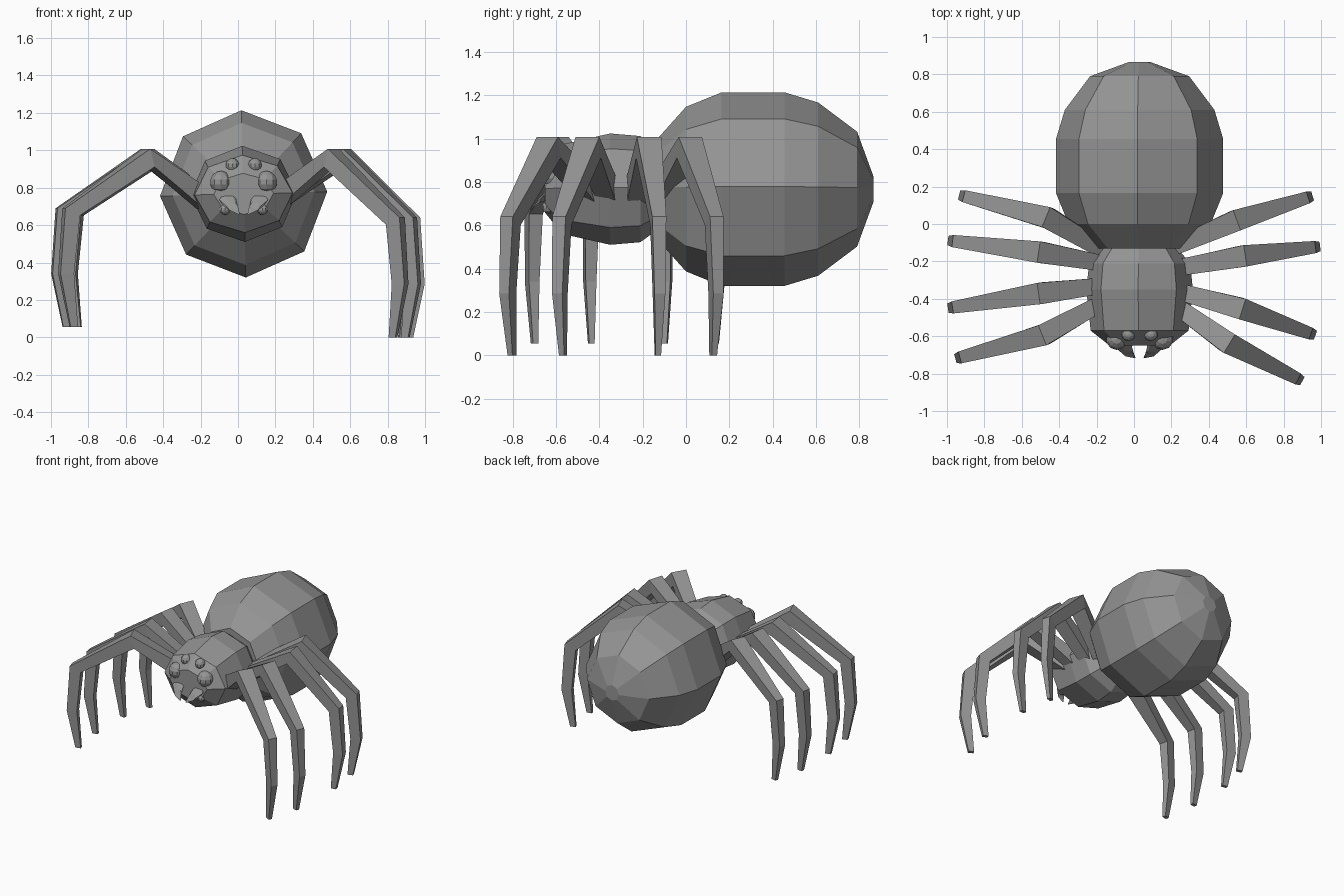
import bpy, bmesh, math
from mathutils import Vector

cube = bpy.data.objects.get("Cube")
if cube:
    bpy.data.objects.remove(cube)

GREY = (0.3, 0.3, 0.3, 1)
mat = bpy.data.materials.new("spider grey")
mat.use_nodes = True
mat.diffuse_color = GREY
mat.node_tree.nodes["Principled BSDF"].inputs["Base Color"].default_value = GREY

CX = 0.03   # body axis
CZ = 0.767


def finish(bm, name):
    bmesh.ops.recalc_face_normals(bm, faces=bm.faces)
    mesh = bpy.data.meshes.new(name)
    bm.to_mesh(mesh)
    bm.free()
    mesh.materials.append(mat)
    obj = bpy.data.objects.new(name, mesh)
    bpy.context.collection.objects.link(obj)
    return obj


def loft(name, rings):
    """Skin a list of equal-length point rings and cap both ends."""
    bm = bmesh.new()
    loops = [[bm.verts.new(p) for p in ring] for ring in rings]
    n = len(loops[0])
    for a, b in zip(loops, loops[1:]):
        for i in range(n):
            j = (i + 1) % n
            bm.faces.new((a[i], a[j], b[j], b[i]))
    bm.faces.new(loops[0])
    bm.faces.new(loops[-1])
    return finish(bm, name)


def octagon(y, half_w, half_h, tilt=math.radians(1.5)):
    angles = [tilt + k * math.pi / 4 for k in range(8)]
    return [(CX + half_w * math.cos(a), y, CZ + half_h * math.sin(a)) for a in angles]


# Abdomen and head: octagonal rings along y
loft("abdomen", [octagon(y, r, r) for y, r in (
    (-0.13, 0.235), (0, 0.38), (0.165, 0.447), (0.455, 0.447),
    (0.61, 0.4), (0.79, 0.265), (0.865, 0.06))])
loft("head", [octagon(*ring) for ring in (
    (-0.1, 0.18, 0.16), (-0.15, 0.22, 0.2), (-0.21, 0.27, 0.245), (-0.35, 0.285, 0.257),
    (-0.57, 0.262, 0.207), (-0.65, 0.16, 0.11))])


# Legs: tapered four-sided tubes with a knee, a bend, a shin and a foot
def leg(name, base, knee, tip, bend_z, shin_z, foot_z):
    base, knee, tip = Vector(base), Vector(knee), Vector(tip)
    out = (tip - knee).normalized()
    first = (knee - base).normalized()
    mid = (out + first).normalized()
    # outer edge point, height, outward direction, inward slope, width, thickness
    stations = (
        (base, 0.79, first, (0.3, -0.95), 0.085, 0.11),
        (knee, 1.008, mid, (-0.25, -0.97), 0.115, 0.1),
        (tip - out * 0.025, bend_z, out, (-0.9, -0.42), 0.065, 0.09),
        (tip, shin_z, out, (-1, 0), 0.05, 0.075),
        (tip - out * 0.06, foot_z, out, (-1, 0), 0.025, 0.04),
    )
    rings = []
    for p, z, d, slope, w, t in stations:
        side = Vector((-d.y, d.x, 0)) * w / 2
        outer = Vector((p.x, p.y, z))
        inner = outer + Vector((d.x * slope[0], d.y * slope[0], slope[1])) * t
        rings.append([outer + side, outer - side, inner - side, inner + side])
    loft(name, rings)


# base, knee and tip of each leg, from front to rear
left_legs = (
    ((0.2, -0.42), (0.51, -0.64), (0.9, -0.84)),
    ((0.2, -0.35), (0.58, -0.455), (0.97, -0.595)),
    ((0.2, -0.24), (0.595, -0.17), (0.995, -0.12)),
    ((0.2, -0.13), (0.55, 0.02), (0.955, 0.15)))
right_legs = (
    ((-0.17, -0.42), (-0.49, -0.595), (-0.955, -0.72)),
    ((-0.17, -0.33), (-0.51, -0.372), (-0.995, -0.45)),
    ((-0.17, -0.21), (-0.51, -0.15), (-0.995, -0.088)),
    ((-0.17, -0.14), (-0.47, 0.037), (-0.935, 0.155)))
for side, legs, heights in (("left", left_legs, (0.64, 0.285, 0)),
                            ("right", right_legs, (0.69, 0.34, 0.055))):
    for i, pts in enumerate(legs):
        leg(f"{side}_leg_{i + 1}", *(p + (0,) for p in pts), *heights)


# Eyes and feelers: small faceted balls mirrored across the body axis
def ball(name, x, y, z, r):
    bm = bmesh.new()
    bmesh.ops.create_uvsphere(bm, u_segments=10, v_segments=7, radius=r)
    bmesh.ops.translate(bm, verts=bm.verts, vec=(x, y, z))
    finish(bm, name)


for name, s in (("left", 1), ("right", -1)):
    ball(name + "_large_eye", CX + s * 0.122, -0.615, 0.83, 0.06)
    ball(name + "_small_eye", CX + s * 0.06, -0.59, 0.92, 0.038)
    ball(name + "_feeler", CX + s * 0.1, -0.635, 0.685, 0.03)

    # Curved fang tapering inwards and down
    rings = []
    for x, y, z, r in ((0.08, -0.61, 0.75, 0.045), (0.085, -0.66, 0.735, 0.045),
                       (0.06, -0.695, 0.7, 0.03), (0.025, -0.715, 0.66, 0.004)):
        rings.append([(CX + s * (x + r * math.cos(a)), y + r * 0.5 * math.sin(a),
                       z + r * 0.8 * math.sin(a))
                      for a in (k * math.pi / 3 for k in range(6))])
    loft(name + "_fang", rings)
